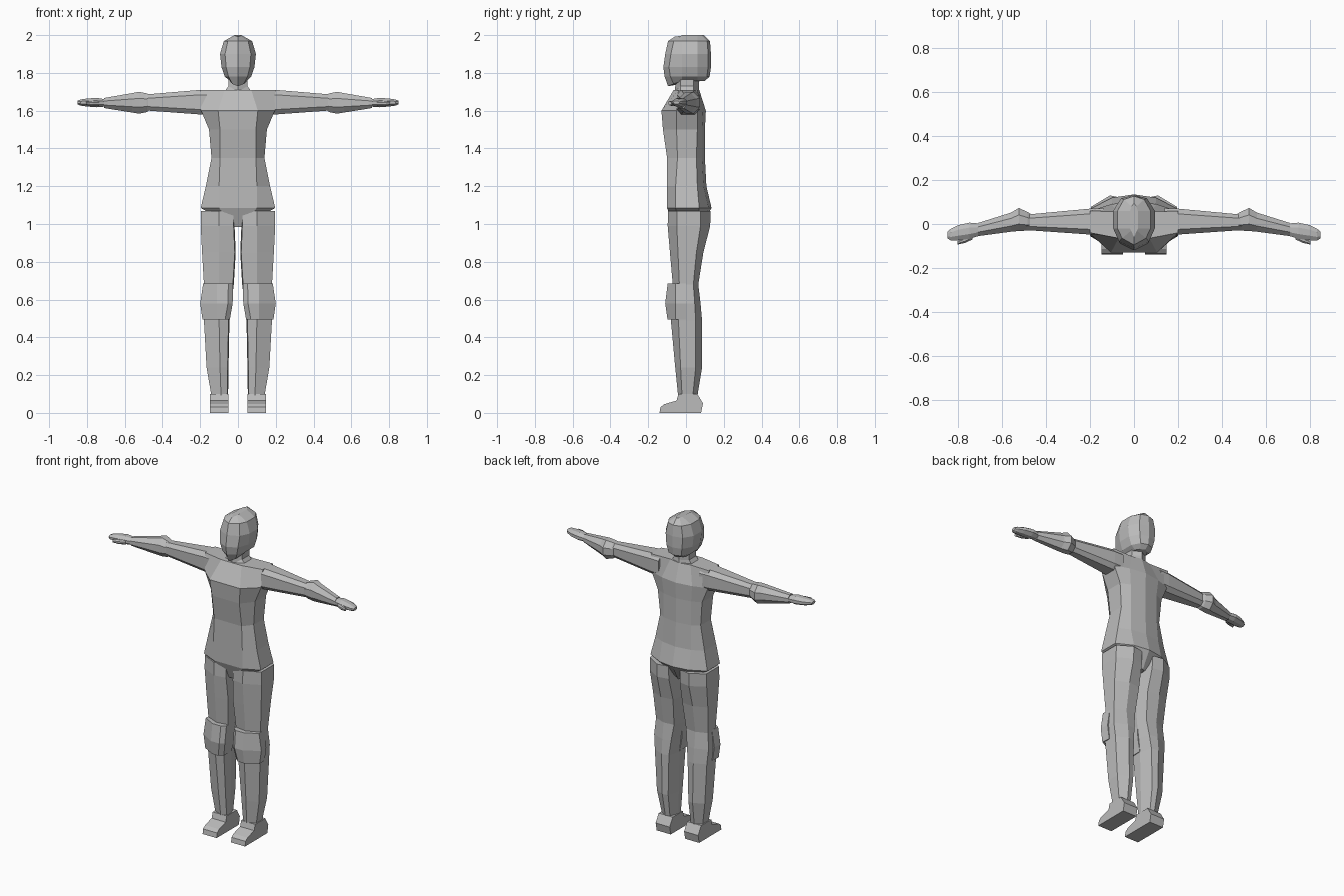
import bpy, bmesh
from mathutils import Vector

grey = bpy.data.materials.new("plain grey")
grey.diffuse_color = (0.5, 0.5, 0.5, 1)


def loft(name, rings, mirror=False):
    """Skin a list of equal-length rings, cap both ends."""
    bm = bmesh.new()
    loops = [[bm.verts.new(Vector(p)) for p in r] for r in rings]
    n = len(loops[0])
    for a, b in zip(loops, loops[1:]):
        for i in range(n):
            j = (i + 1) % n
            bm.faces.new((a[i], a[j], b[j], b[i]))
    bm.faces.new(loops[0][::-1])
    bm.faces.new(loops[-1])
    bmesh.ops.recalc_face_normals(bm, faces=bm.faces)
    me = bpy.data.meshes.new(name)
    bm.to_mesh(me)
    bm.free()
    me.materials.append(grey)
    ob = bpy.data.objects.new(name, me)
    bpy.context.collection.objects.link(ob)
    if mirror:  # left/right pair about x = 0
        ref = ob.modifiers.new("mirror", 'MIRROR')
        ref.use_mirror_merge = False
    return ob


def sym(half):
    """Close a half outline (x >= 0, first and last on the centre line)."""
    return half + [(-x, y, z) for x, y, z in half[-2:0:-1]]


# torso: z, half width, front plate half width, front y, side y pair, back y
torso = [
    (0.985, 0.022, 0.015, -0.06, -0.04, 0.05, 0.08),
    (1.085, 0.197, 0.10, -0.10, -0.055, 0.07, 0.135),
    (1.20, 0.170, 0.10, -0.10, -0.055, 0.06, 0.108),
    (1.35, 0.140, 0.095, -0.10, -0.045, 0.055, 0.10),
    (1.50, 0.153, 0.095, -0.122, -0.05, 0.06, 0.10),
    (1.60, 0.195, 0.105, -0.13, -0.05, 0.06, 0.105),
    (1.71, 0.200, 0.07, -0.065, -0.04, 0.06, 0.07),
]
loft("torso", [sym([(0, yf, z), (fx, yf, z), (hx, sf, z), (hx, sb, z),
                    (fx, yb - 0.015, z), (0, yb, z)])
               for z, hx, fx, yf, sf, sb, yb in torso])

# neck, with a collar point at the front
loft("neck", [sym([(0, yf, zf), (hx, -0.03, z), (hx, 0.04, z), (0, 0.07, z)])
              for z, zf, hx, yf in ((1.69, 1.675, 0.08, -0.085),
                                    (1.73, 1.70, 0.05, -0.06),
                                    (1.79, 1.79, 0.05, -0.05))])

# head: front z, back z, half width, front y, back y
head = [
    (1.73, 1.758, 0.042, -0.095, 0.10),
    (1.78, 1.78, 0.070, -0.113, 0.125),
    (1.83, 1.83, 0.087, -0.12, 0.132),
    (1.90, 1.90, 0.095, -0.11, 0.132),
    (1.968, 1.968, 0.075, -0.095, 0.127),
    (1.992, 2.0, 0.018, -0.06, 0.095),
]
loft("head", [sym([(0, yf, zf), (hx * 0.72, yf + 0.03, zf + (zb - zf) * 0.4),
                   (hx, -0.02, zb), (hx, 0.06, zb),
                   (hx * 0.62, yb - 0.015, zb), (0, yb, zb)])
              for zf, zb, hx, yf, yb in head])

# legs: z, inner x, outer x, ridge x, front y, back y
legs = [
    (1.07, 0.02, 0.196, 0.10, -0.095, 0.13),
    (0.99, 0.018, 0.197, 0.10, -0.097, 0.128),
    (0.85, 0.012, 0.19, 0.10, -0.085, 0.092),
    (0.68, 0.022, 0.18, 0.10, -0.07, 0.065),
    (0.58, 0.035, 0.188, 0.10, -0.08, 0.077),
    (0.49, 0.045, 0.18, 0.10, -0.08, 0.085),
    (0.24, 0.050, 0.166, 0.095, -0.057, 0.085),
    (0.10, 0.052, 0.142, 0.09, -0.043, 0.062),
    (0.06, 0.052, 0.14, 0.09, -0.043, 0.06),
]
loft("leg", [[(xi + 0.005, yf + 0.012, z), (xm, yf, z), (xo, yf * 0.5, z),
              (xo, yb * 0.6, z), (xm + 0.01, yb, z), (xi + 0.02, yb * 0.9, z),
              (xi, 0, z)]
             for z, xi, xo, xm, yf, yb in legs], True)

# knee pads
loft("knee_pad", [[(xi, 0.0, z), (xi, yf + 0.02, z), (xi + 0.025, yf, z),
                   (0.11, yf, z), (xo, -0.055, z), (xo - 0.004, 0.0, z)]
                  for z, xi, xo, yf in ((0.685, 0.026, 0.184, -0.097),
                                        (0.58, 0.028, 0.200, -0.110),
                                        (0.495, 0.043, 0.188, -0.098))], True)

# feet: side profile spread across the width
foot = [(-0.14, 0.0), (-0.135, 0.03), (-0.115, 0.046), (-0.05, 0.065),
        (-0.04, 0.10), (0.06, 0.10), (0.09, 0.05), (0.08, 0.0)]
loft("foot", [[(x, y, z) for y, z in foot] for x in (0.05, 0.147)], True)


def arm_ring(x, z0, z1, y0, y1, c=0.3):
    """Chamfered box section across the arm."""
    dz, dy = (z1 - z0) * c, (y1 - y0) * c
    return [(x, y0, z0 + dz), (x, y0, z1 - dz), (x, y0 + dy, z1),
            (x, y1 - dy, z1), (x, y1, z1 - dz), (x, y1, z0 + dz),
            (x, y1 - dy, z0), (x, y0 + dy, z0)]


# arms
loft("upper_arm", [arm_ring(0.14, 1.58, 1.71, -0.05, 0.072, 0.2),
                   arm_ring(0.20, 1.58, 1.71, -0.048, 0.07, 0.2),
                   arm_ring(0.50, 1.602, 1.685, -0.027, 0.042, 0.25)], True)
loft("forearm", [arm_ring(0.47, 1.602, 1.685, -0.027, 0.045),
                 arm_ring(0.485, 1.592, 1.692, -0.03, 0.055),
                 arm_ring(0.525, 1.584, 1.70, -0.032, 0.073),
                 arm_ring(0.56, 1.59, 1.693, -0.035, 0.052),
                 arm_ring(0.71, 1.614, 1.667, -0.055, 0.005)], True)

# hands
loft("hand", [arm_ring(0.70, 1.622, 1.66, -0.052, 0.002),
              arm_ring(0.75, 1.618, 1.668, -0.068, 0.006),
              arm_ring(0.80, 1.622, 1.664, -0.074, -0.005),
              arm_ring(0.835, 1.627, 1.659, -0.075, -0.022),
              arm_ring(0.85, 1.634, 1.652, -0.065, -0.035)], True)
loft("thumb", [arm_ring(0.735, 1.625, 1.65, -0.07, -0.04),
               arm_ring(0.77, 1.625, 1.652, -0.086, -0.06),
               arm_ring(0.805, 1.63, 1.648, -0.094, -0.078)], True)
